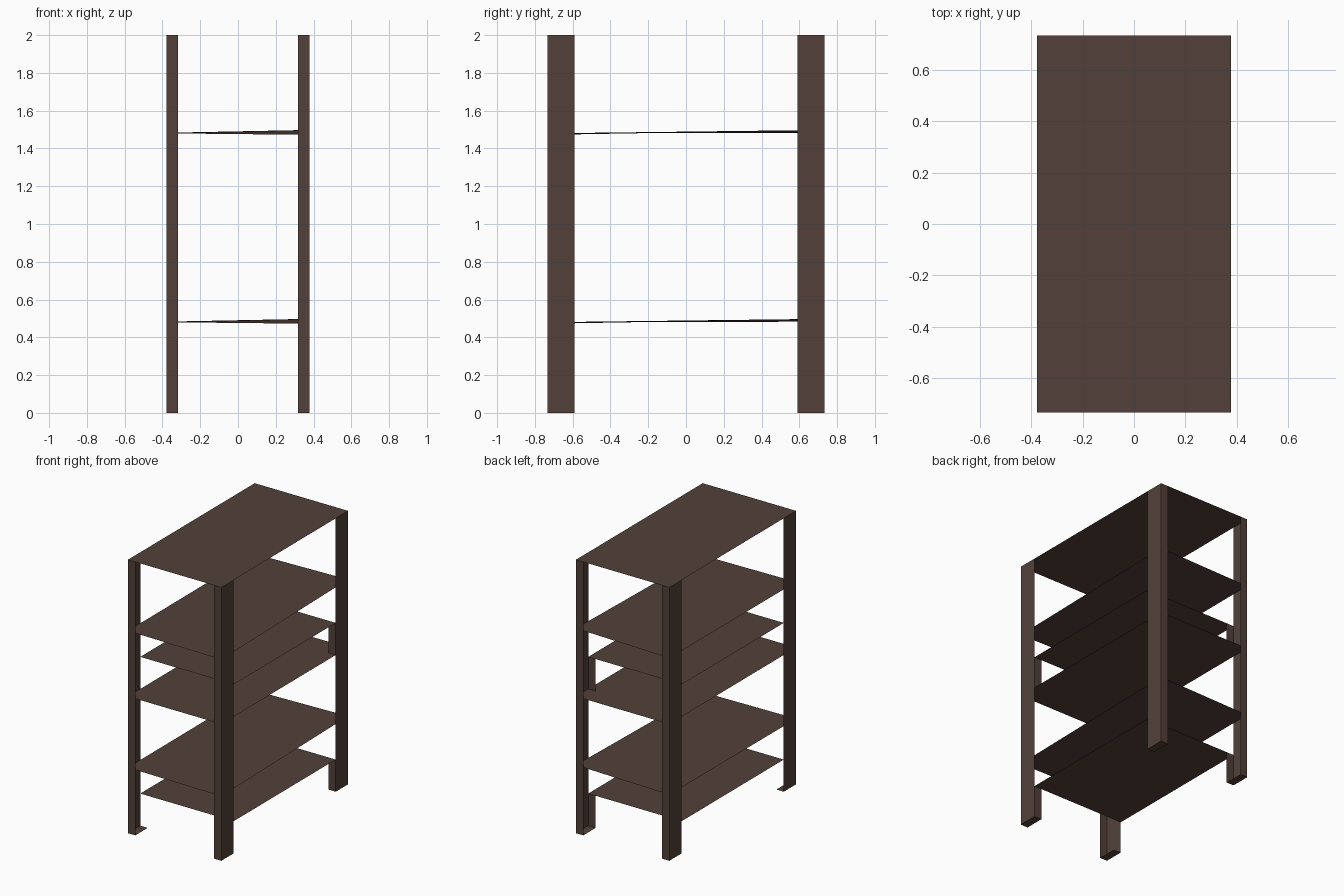
import bpy
from mathutils import Vector

cube = bpy.data.objects.get("Cube")
if cube:
    bpy.data.objects.remove(cube, do_unlink=True)

brown = bpy.data.materials.new("dark_brown")
brown.use_nodes = True
colour = (0.085, 0.051, 0.041, 1)
brown.diffuse_color = colour
brown.node_tree.nodes["Principled BSDF"].inputs["Base Color"].default_value = colour

HX, HY = 0.378, 0.733      # half width and half depth of the rack
LX, LY = 0.06, 0.143       # leg section
IY = HY - LY               # inner side of the legs
LOW = 0.235                # height of the low shelf in each tier


def panels(name, quads):
    """Build thin sheets, each given as four corners and the way it faces."""
    verts, faces = [], []
    for corners, facing in quads:
        pts = [Vector(c) for c in corners]
        if (pts[1] - pts[0]).cross(pts[2] - pts[0]).dot(Vector(facing)) < 0:
            pts.reverse()
        faces.append(range(len(verts), len(verts) + 4))
        verts += pts
    mesh = bpy.data.meshes.new(name)
    mesh.from_pydata(verts, [], [list(f) for f in faces])
    mesh.materials.append(brown)
    ob = bpy.data.objects.new(name, mesh)
    bpy.context.collection.objects.link(ob)


def upright(a, b, z0, z1):
    return [(*a, z0), (*b, z0), (*b, z1), (*a, z1)]


def shelf(name, hy, heights):
    signs = [(-1, -1), (1, -1), (1, 1), (-1, 1)]
    corners = [(sx * HX, sy * hy, z) for (sx, sy), z in zip(signs, heights)]
    panels(name, [(corners, (0, 0, 1))])


def leg(name, sx, sy, z):
    outer, side = (sx * HX, sy * HY), (sx * HX, sy * IY)
    end, inner = (sx * (HX - LX), sy * HY), (sx * (HX - LX), sy * IY)
    # Open angle section: one outer side and one end
    quads = [(upright(outer, side, z, z + 1), (sx, 0, 0)),
             (upright(outer, end, z, z + 1), (0, sy, 0))]
    # Short inner web under the low shelf, missing on one leg
    if sx > 0 or sy > 0:
        quads.append((upright(side, inner, z, z + LOW), (0, -sy, 0)))
    # Foot plate
    if z == 0:
        quads.append(([(*p, 0) for p in (outer, end, inner, side)], (0, 0, -1)))
    panels(name, quads)


# Two stacked tiers of legs and shelves
for tier, z in (("lower", 0), ("upper", 1)):
    for sx, xn in ((-1, "right"), (1, "left")):
        for sy, yn in ((-1, "front"), (1, "back")):
            leg(f"{tier}_{yn}_{xn}_leg", sx, sy, z)
    shelf(f"{tier}_low_shelf", IY, [z + LOW] * 4)
    # Middle shelf sags slightly out of level
    shelf(f"{tier}_middle_shelf", HY, [z + h for h in (0.48, 0.472, 0.498, 0.483)])
    shelf(f"{tier}_top_shelf", HY, [z + 1] * 4)
